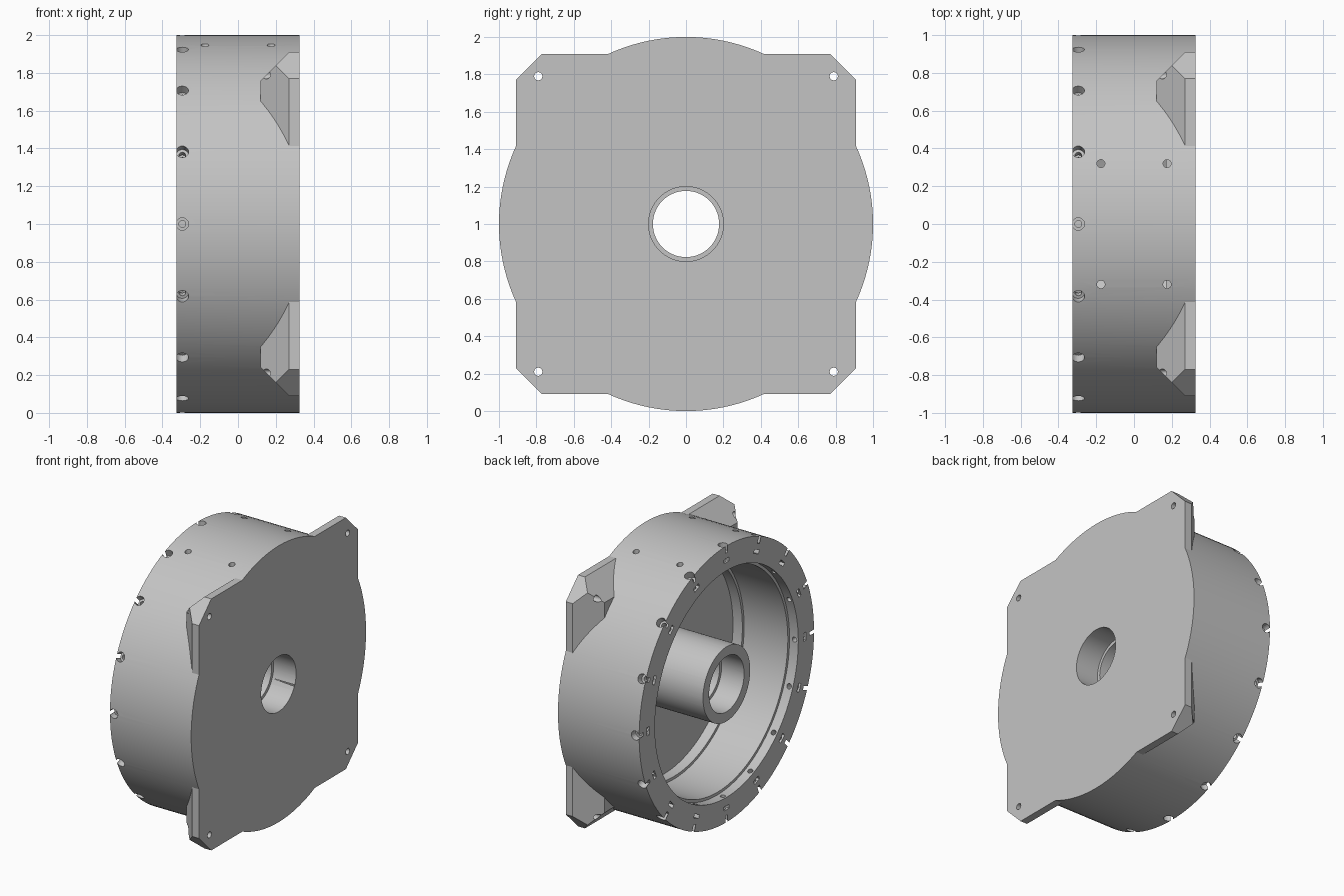
import bpy
import bmesh
from math import pi, cos, sin
from mathutils import Matrix, Vector

cube = bpy.data.objects.get("Cube")
if cube:
    bpy.data.objects.remove(cube, do_unlink=True)

HALF = 0.325          # half the depth along x
CENTRE = Matrix.Translation((0, 0, 1))
ALONG_X = CENTRE @ Matrix.Rotation(pi / 2, 4, 'Y')

grey = bpy.data.materials.new("light_grey")
grey.use_nodes = True
grey.diffuse_color = (0.55, 0.55, 0.55, 1)
grey.node_tree.nodes["Principled BSDF"].inputs["Base Color"].default_value = grey.diffuse_color


def lathe(bm, profile, matrix, segments):
    """Revolve a closed (radius, height) profile around the local z axis."""
    rings = []
    for i in range(segments):
        a = 2 * pi * i / segments
        rings.append([bm.verts.new(matrix @ Vector((r * cos(a), r * sin(a), h)))
                      for r, h in profile])
    n = len(profile)
    for i in range(segments):
        here, there = rings[i], rings[(i + 1) % segments]
        for j in range(n):
            k = (j + 1) % n
            if profile[j][0] or profile[k][0]:
                bm.faces.new((here[j], there[j], there[k], here[k]))


def rod(bm, radius, start, end, matrix, segments=20):
    lathe(bm, [(0, start), (radius, start), (radius, end), (0, end)], matrix, segments)


def finish(bm, name):
    bmesh.ops.remove_doubles(bm, verts=bm.verts, dist=1e-5)
    bmesh.ops.recalc_face_normals(bm, faces=bm.faces)
    mesh = bpy.data.meshes.new(name)
    bm.to_mesh(mesh)
    bm.free()
    mesh.materials.append(grey)
    ob = bpy.data.objects.new(name, mesh)
    bpy.context.collection.objects.link(ob)
    return ob


def combine(target, tool, operation):
    mod = target.modifiers.new(tool.name, 'BOOLEAN')
    mod.object = tool
    mod.operation = operation
    mod.solver = 'EXACT'
    bpy.context.view_layer.objects.active = target
    bpy.ops.object.modifier_apply(modifier=mod.name)
    bpy.data.objects.remove(tool, do_unlink=True)


# Round drum
bm = bmesh.new()
rod(bm, 1.0, -HALF, HALF, ALONG_X, 128)
housing = finish(bm, "motor_housing")

# Square flange with clipped corners and a tapered back
bm = bmesh.new()
for sy in (-1, 1):
    for sz in (-1, 1):
        points = [(0.12, 0.76, 0.76), (0.20, 0.84, 0.84)]
        for x in (0.27, HALF):
            points += [(x, 0.91, 0.77), (x, 0.77, 0.91)]
        for x, y, z in points:
            bm.verts.new((x, sy * y, 1 + sz * z))
hull = bmesh.ops.convex_hull(bm, input=bm.verts)
bmesh.ops.dissolve_limit(bm, angle_limit=0.02, verts=bm.verts, edges=bm.edges)
combine(housing, finish(bm, "square_flange"), 'UNION')

# Stepped cavity around the hub
bm = bmesh.new()
lathe(bm, [(0.27, -0.4), (0.82, -0.4), (0.82, -0.255), (0.80, -0.255),
           (0.80, 0.095), (0.78, 0.095), (0.78, 0.17), (0.27, 0.17)], ALONG_X, 128)
combine(housing, finish(bm, "cavity_cutter"), 'DIFFERENCE')

# Hub bore with a narrower middle
bm = bmesh.new()
lathe(bm, [(0, -0.4), (0.2, -0.4), (0.2, -0.145), (0.177, -0.145),
           (0.177, 0.145), (0.2, 0.145), (0.2, 0.4), (0, 0.4)], ALONG_X, 64)
combine(housing, finish(bm, "bore_cutter"), 'DIFFERENCE')

# Counterbored radial screw holes and nut slots around the rim
screws, slots = bmesh.new(), bmesh.new()
for i in range(16):
    spin = CENTRE @ Matrix.Rotation(2 * pi * i / 16, 4, 'X')
    lathe(screws, [(0, 0.77), (0.018, 0.77), (0.018, 0.95), (0.033, 0.95),
                   (0.033, 1.05), (0, 1.05)],
          spin @ Matrix.Translation((-0.295, 0, 0)), 20)
    place = spin @ Matrix.Translation((-0.31, 0, 0.895))
    bmesh.ops.create_cube(slots, size=1,
                          matrix=place @ Matrix.Diagonal((0.09, 0.06, 0.028, 1)))
combine(housing, finish(screws, "screw_cutter"), 'DIFFERENCE')
combine(housing, finish(slots, "nut_slot_cutter"), 'DIFFERENCE')

# Corner mounting holes and top cable holes
bm = bmesh.new()
for sy in (-1, 1):
    for sz in (-1, 1):
        rod(bm, 0.022, -0.05, 0.4,
            Matrix.Translation((0, sy * 0.79, sz * 0.79)) @ ALONG_X)
    for x in (-0.175, 0.175):
        rod(bm, 0.021, 1.6, 2.1, Matrix.Translation((x, sy * 0.32, 0)))
combine(housing, finish(bm, "drill_cutter"), 'DIFFERENCE')

# Smooth the round walls, keep edges sharp
bpy.ops.object.select_all(action='DESELECT')
housing.select_set(True)
bpy.context.view_layer.objects.active = housing
bpy.ops.object.shade_smooth_by_angle(angle=0.28)
